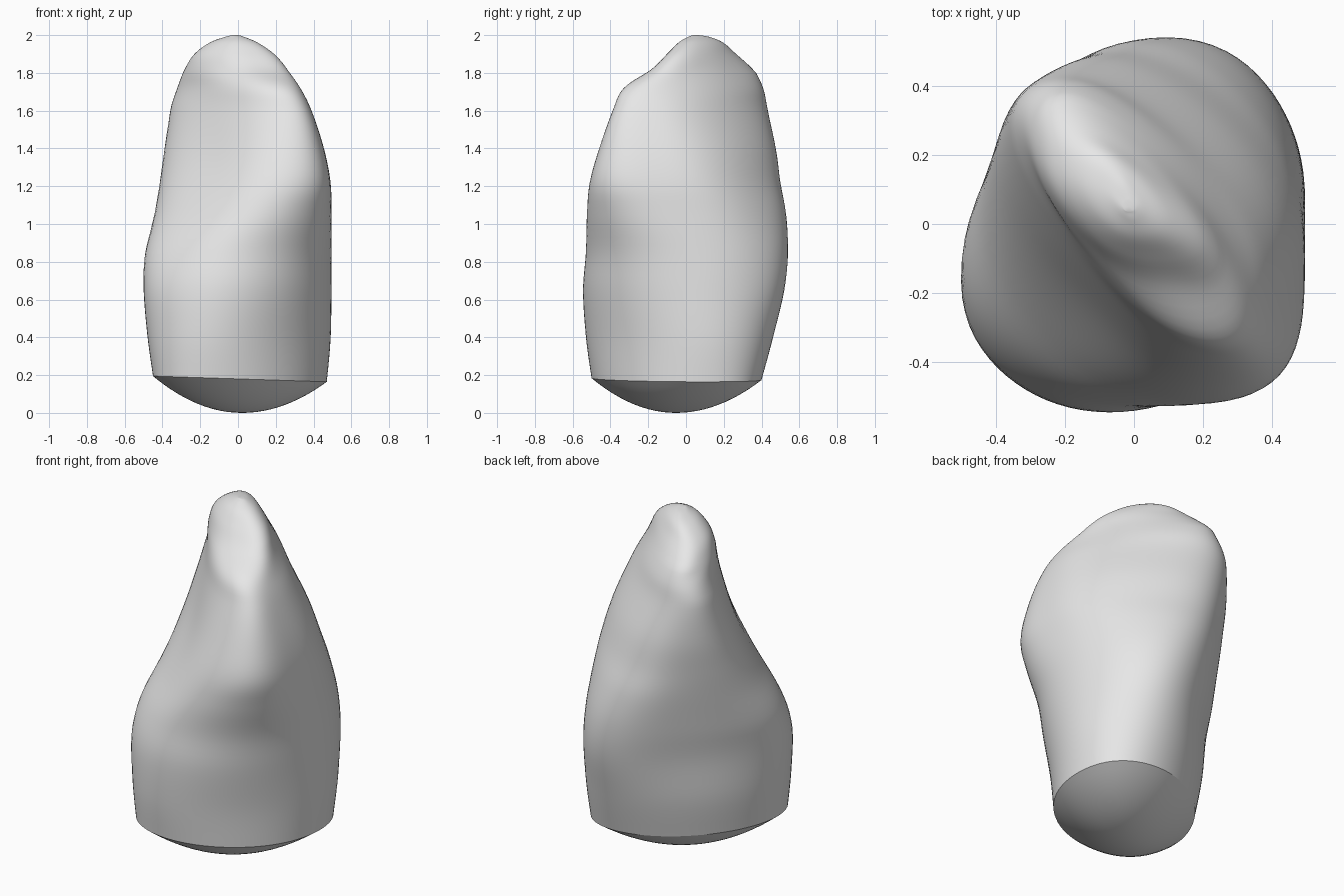
import bpy
import bmesh
import math
from mathutils import Vector

SIDES = 80
STEPS = 5
DIAGONAL = math.sqrt(0.5)

cube = bpy.data.objects.get("Cube")
if cube:
    bpy.data.objects.remove(cube, do_unlink=True)

enamel = bpy.data.materials.new("pale grey enamel")
enamel.use_nodes = True
enamel.diffuse_color = (0.8, 0.8, 0.8, 1)
enamel.node_tree.nodes["Principled BSDF"].inputs["Base Color"].default_value = (0.8, 0.8, 0.8, 1)

# Cross-sections along the height, as extents of the outline:
# height, thickness min / max, width min / max (both diagonal), x min / max, y min / max
SECTIONS = [
    (.18, -.55, .51, -.43, .32, -.45, .47, -.5, .4),
    (.4, -.56, .53, -.45, .36, -.48, .49, -.53, .46),
    (.65, -.55, .54, -.49, .38, -.5, .495, -.545, .52),
    (.85, -.5, .53, -.52, .41, -.495, .495, -.53, .54),
    (1.05, -.41, .49, -.58, .43, -.48, .495, -.525, .53),
    (1.22, -.34, .44, -.62, .44, -.45, .49, -.51, .5),
    (1.4, -.27, .38, -.59, .45, -.41, .455, -.46, .475),
    (1.6, -.2, .29, -.53, .44, -.36, .39, -.39, .43),
    (1.72, -.17, .24, -.43, .42, -.32, .33, -.33, .405),
    (1.82, -.14, .19, -.26, .38, -.28, .26, -.18, .36),
    (1.9, -.11, .15, -.16, .3, -.23, .2, -.1, .29),
    (1.96, -.06, .11, -.07, .21, -.15, .11, -.04, .21),
    (1.99, -.01, .07, 0, .12, -.07, .05, .01, .14),
    (2, .01, .04, .03, .06, -.03, 0, .04, .07),
]


def blend(rows, i, t):
    """Smooth curve through the rows, between row i and the next."""
    last = len(rows) - 1
    four = [rows[min(max(k, 0), last)] for k in range(i - 1, i + 3)]
    return [b + t / 2 * (c - a + t * (2 * a - 5 * b + 4 * c - d + t * (3 * (b - c) + d - a)))
            for a, b, c, d in zip(*four)]


def ring(section):
    """One closed outline: a skewed ellipse, swollen or flattened towards x and y."""
    z, umin, umax, wmin, wmax, xmin, xmax, ymin, ymax = section
    u0, w0 = (umin + umax) / 2, (wmin + wmax) / 2
    a, b = (umax - umin) / 2, (wmax - wmin) / 2
    shear = ((ymax - ymin) ** 2 - (xmax - xmin) ** 2) / 8 / b
    shear = max(-a / 2, min(a / 2, shear))
    a = math.sqrt(a * a - shear * shear)

    # Swelling needed in each of the four axis directions
    swells = []
    for nu, nw, extent in ((1, -1, xmax), (-1, 1, -xmin), (1, 1, ymax), (-1, -1, -ymin)):
        nu, nw = nu * DIAGONAL, nw * DIAGONAL
        across, along = nu * a, nu * shear + nw * b
        reach = math.hypot(across, along)
        swell = (extent - nu * u0 - nw * w0) / reach - 1
        swells.append((math.atan2(along, across), max(-.15, min(.15, swell))))

    hollow = 0.08 * math.exp(-((z - 1.35) / 0.3) ** 2)
    points = []
    for j in range(SIDES):
        t = math.tau * j / SIDES
        grow = 1 - hollow * max(0, -math.cos(t)) ** 8
        grow += sum(s * max(0, math.cos(t - at)) ** 6 for at, s in swells)
        u = u0 + grow * (a * math.cos(t) + shear * math.sin(t))
        w = w0 + grow * b * math.sin(t)
        x, y = (u - w) * DIAGONAL, (u + w) * DIAGONAL
        tilt = -0.04 * x * max(0, 1 - z)
        points.append(Vector((x, y, min(z + tilt, 2))))
    return points


def loft(name, rings, tip, tip_on_top):
    """Skin a stack of rings, closing one end with a fan."""
    bm = bmesh.new()
    grid = [[bm.verts.new(p) for p in r] for r in rings]
    end = bm.verts.new(tip)
    for j in range(SIDES):
        k = (j + 1) % SIDES
        for low, high in zip(grid, grid[1:]):
            bm.faces.new((low[j], low[k], high[k], high[j]))
        if tip_on_top:
            bm.faces.new((grid[-1][j], grid[-1][k], end))
        else:
            bm.faces.new((grid[0][k], grid[0][j], end))
    mesh = bpy.data.meshes.new(name)
    bm.to_mesh(mesh)
    bm.free()
    mesh.materials.append(enamel)
    obj = bpy.data.objects.new(name, mesh)
    bpy.context.collection.objects.link(obj)
    bpy.ops.object.select_all(action='DESELECT')
    obj.select_set(True)
    bpy.context.view_layer.objects.active = obj
    bpy.ops.object.shade_smooth_by_angle(angle=math.radians(40))


# Crown: tapering body that narrows to a diagonal biting edge
stack = [ring(blend(SECTIONS, i, s / STEPS))
         for i in range(len(SECTIONS) - 1) for s in range(STEPS)]
stack.append(ring(SECTIONS[-1]))
loft("crown", stack, sum(stack[-1], Vector()) / SIDES, True)

# Base: shallow dome hanging below the crown's rim
rim = stack[0]
centre = sum(rim, Vector()) / SIDES
dome = []
for step in range(1, 13):
    s = step / 12
    dome.append([Vector((centre.x + (p.x - centre.x) * s,
                         centre.y + (p.y - centre.y) * s,
                         p.z * s * s)) for p in rim])
loft("base_dome", dome, (centre.x, centre.y, 0), False)
